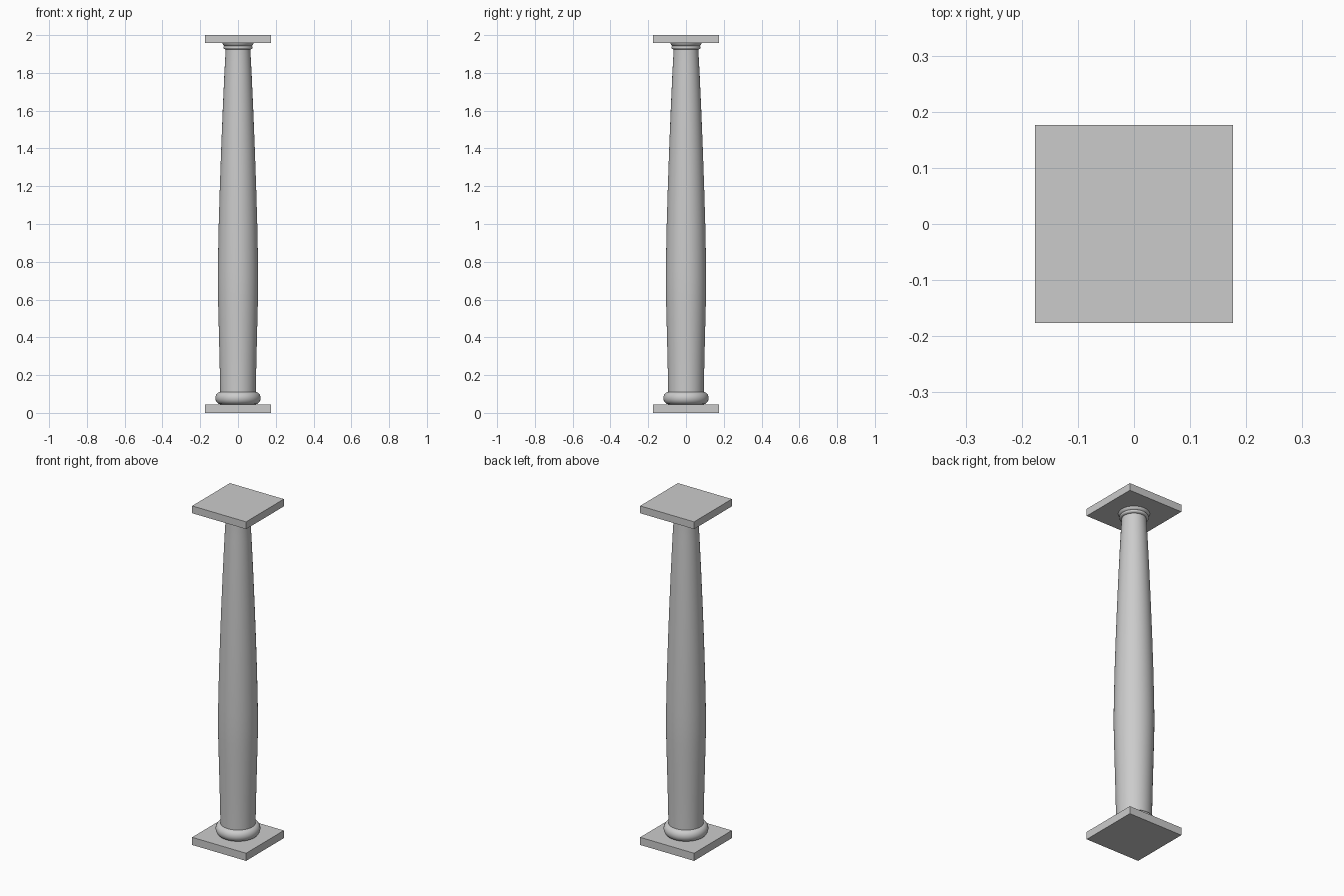
import bpy, bmesh, math

if "Cube" in bpy.data.objects:
    bpy.data.objects.remove(bpy.data.objects["Cube"])

SEGMENTS = 48


def slab(name, half, z0, z1):
    bpy.ops.mesh.primitive_cube_add(size=1, location=(0, 0, (z0 + z1) / 2))
    ob = bpy.context.object
    ob.name = name
    ob.scale = (2 * half, 2 * half, z1 - z0)
    bpy.ops.object.transform_apply(location=False, rotation=False, scale=True)
    return ob


def turned(name, profile):
    """Spin an (r, z) profile round the z axis and cap both ends."""
    bm = bmesh.new()
    rings = [[bm.verts.new((r * math.cos(a), r * math.sin(a), z))
              for a in (2 * math.pi * i / SEGMENTS for i in range(SEGMENTS))]
             for r, z in profile]
    for low, high in zip(rings, rings[1:]):
        for i in range(SEGMENTS):
            j = (i + 1) % SEGMENTS
            bm.faces.new((low[i], low[j], high[j], high[i]))
    bm.faces.new(rings[0][::-1])
    bm.faces.new(rings[-1])
    me = bpy.data.meshes.new(name)
    bm.to_mesh(me)
    bm.free()
    ob = bpy.data.objects.new(name, me)
    bpy.context.collection.objects.link(ob)
    bpy.ops.object.select_all(action='DESELECT')
    ob.select_set(True)
    bpy.context.view_layer.objects.active = ob
    bpy.ops.object.shade_smooth_by_angle(angle=math.radians(35))
    return ob


def bead(r_core, r_out, z0, z1, steps=10):
    """Half-round moulding profile."""
    mid, h = (z0 + z1) / 2, (z1 - z0) / 2
    return [(r_core + (r_out - r_core) * math.sin(t), mid - h * math.cos(t))
            for t in (math.pi * i / steps for i in range(steps + 1))]


# Square slabs at foot and head
slab("plinth", 0.176, 0.0, 0.045)
slab("abacus", 0.176, 1.957, 2.0)

# Swelling shaft
turned("shaft", [(0.094, 0.045), (0.094, 0.11), (0.098, 0.3), (0.103, 0.5),
                 (0.106, 0.62), (0.107, 0.7), (0.106, 0.8), (0.102, 1.0),
                 (0.096, 1.2), (0.089, 1.4), (0.081, 1.6), (0.072, 1.8),
                 (0.065, 1.925), (0.065, 1.957)])

# Rounded mouldings
turned("base_torus", bead(0.09, 0.12, 0.045, 0.112))
turned("neck_ring", bead(0.064, 0.078, 1.924, 1.944))
turned("capital_ring", [(0.066, 1.94), (0.073, 1.943), (0.079, 1.949),
                        (0.083, 1.957)])
